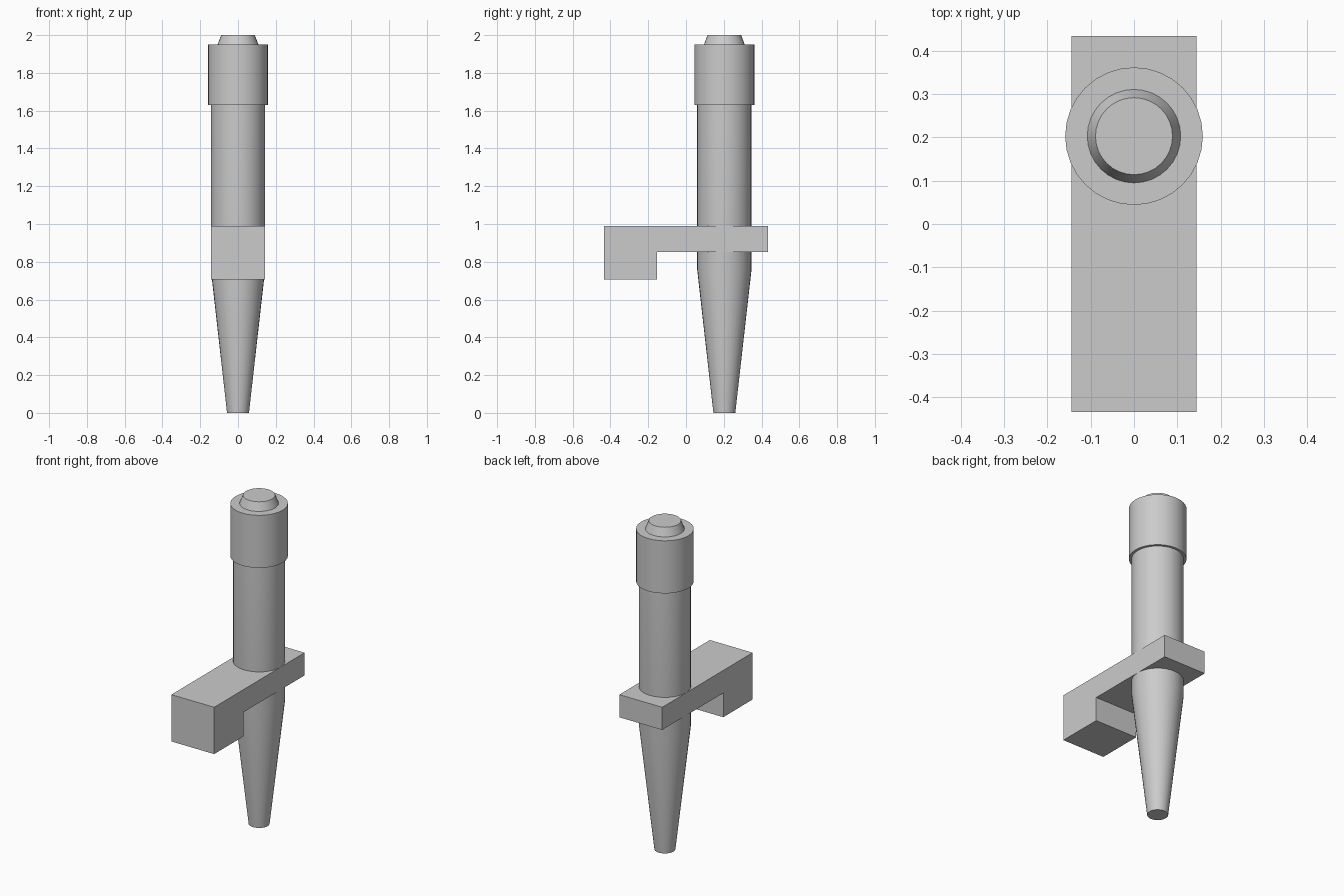
import bpy, bmesh, math

if "Cube" in bpy.data.objects:
    bpy.data.objects.remove(bpy.data.objects["Cube"])

AXIS_Y = 0.203   # the pen axis sits behind the clip centre
SIDES = 32


def finish(name, bm, location=(0, 0, 0), smooth=False):
    bmesh.ops.recalc_face_normals(bm, faces=bm.faces[:])
    mesh = bpy.data.meshes.new(name)
    bm.to_mesh(mesh)
    bm.free()
    obj = bpy.data.objects.new(name, mesh)
    obj.location = location
    bpy.context.collection.objects.link(obj)
    if smooth:
        bpy.ops.object.select_all(action='DESELECT')
        obj.select_set(True)
        bpy.context.view_layer.objects.active = obj
        bpy.ops.object.shade_smooth_by_angle(angle=math.radians(30))
    return obj


def turned(name, profile):
    """Closed round part from (radius, z) pairs, listed bottom to top."""
    bm = bmesh.new()
    rings = [[bm.verts.new((r * math.cos(2 * math.pi * i / SIDES),
                            r * math.sin(2 * math.pi * i / SIDES), z))
              for i in range(SIDES)] for r, z in profile]
    for low, high in zip(rings, rings[1:]):
        for i in range(SIDES):
            j = (i + 1) % SIDES
            bm.faces.new((low[i], low[j], high[j], high[i]))
    bm.faces.new(rings[0])
    bm.faces.new(rings[-1])
    return finish(name, bm, (0, AXIS_Y, 0), smooth=True)


def extruded(name, profile, half_width):
    """Solid from a (y, z) outline, extruded along x."""
    bm = bmesh.new()
    face = bm.faces.new([bm.verts.new((-half_width, y, z)) for y, z in profile])
    ext = bmesh.ops.extrude_face_region(bm, geom=[face])
    moved = [v for v in ext["geom"] if isinstance(v, bmesh.types.BMVert)]
    bmesh.ops.translate(bm, verts=moved, vec=(2 * half_width, 0, 0))
    # keep the outline end closed
    bmesh.ops.holes_fill(bm, edges=[e for e in bm.edges if e.is_boundary])
    return finish(name, bm)


# Tapered tip and straight barrel
turned("barrel", [(0.058, 0), (0.144, 0.76), (0.144, 1.63)])
# Wider collar at the top
turned("top_collar", [(0.159, 1.63), (0.159, 1.95)])
# Bevelled push button
turned("push_button", [(0.108, 1.95), (0.089, 2.0)])
# Side bracket with a dropped front block
extruded("side_bracket", [(-0.435, 0.705), (-0.153, 0.705), (-0.153, 0.852),
                          (0.435, 0.852), (0.435, 0.99), (-0.435, 0.99)], 0.144)
